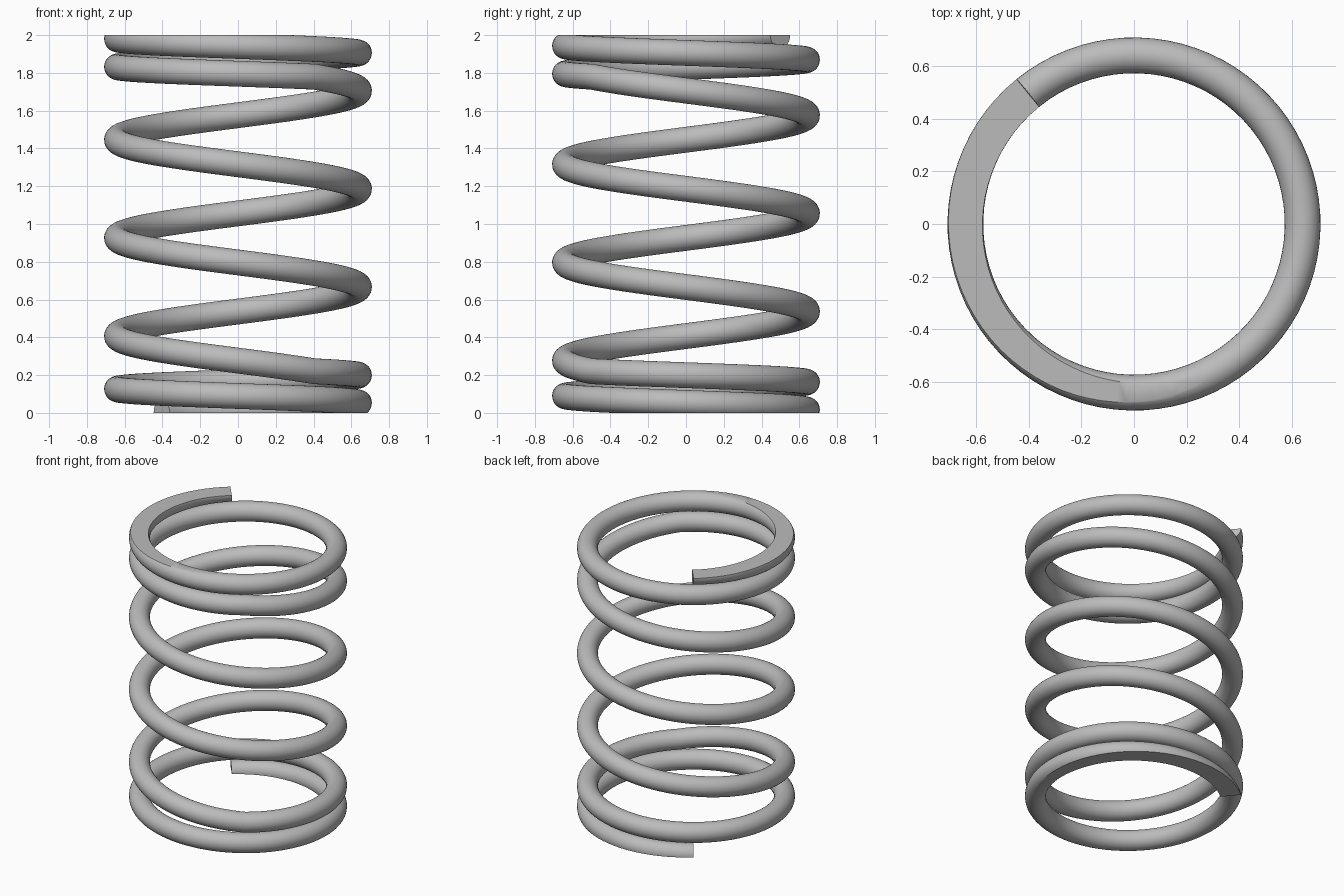
import bpy, bmesh
from math import pi, tau, sin, cos, radians
from mathutils import Vector

cube = bpy.data.objects.get("Cube")
if cube:
    bpy.data.objects.remove(cube, do_unlink=True)

HEIGHT = 2.0
COIL_R = 0.641
WIRE_R = 0.068
TURNS = 6.0
CLOSED = 1.5                 # closely wound turns at each end
CLOSE_PITCH = 0.147
OPEN_PITCH = (HEIGHT - 2 * CLOSED * CLOSE_PITCH) / (TURNS - 2 * CLOSED)
START = radians(129)
STEPS, SIDES = 80, 32        # rings per turn, points per ring


def centre(t):
    """Point on the left-handed helix after t turns."""
    low = min(t, CLOSED)
    mid = min(max(t - CLOSED, 0), TURNS - 2 * CLOSED)
    z = CLOSE_PITCH * (low + max(t - TURNS + CLOSED, 0)) + OPEN_PITCH * mid
    if t < 0:
        z = CLOSE_PITCH * t
    a = START - tau * t
    return Vector((COIL_R * cos(a), COIL_R * sin(a), z))


# Sweep a round wire along the helix
bm = bmesh.new()
rings = []
for i in range(int(TURNS * STEPS) + 1):
    t = i / STEPS
    p = centre(t)
    tangent = (centre(t + 0.5 / STEPS) - centre(t - 0.5 / STEPS)).normalized()
    radial = Vector((p.x, p.y, 0)).normalized()
    up = radial.cross(tangent).normalized()
    if up.z < 0:
        up.negate()
    rings.append([bm.verts.new(p + WIRE_R * (cos(tau * k / SIDES) * radial
                                             + sin(tau * k / SIDES) * up))
                  for k in range(SIDES)])
for r, s in zip(rings, rings[1:]):
    for k in range(SIDES):
        n = (k + 1) % SIDES
        bm.faces.new((r[k], r[n], s[n], s[k]))
bm.faces.new(rings[0])
bm.faces.new(rings[-1])

# Grind both ends flat and close the cuts
for z, direction in ((0, -1), (HEIGHT, 1)):
    cut = bmesh.ops.bisect_plane(bm, geom=bm.verts[:] + bm.edges[:] + bm.faces[:],
                                 dist=1e-5, plane_co=(0, 0, z),
                                 plane_no=(0, 0, direction), clear_outer=True)
    rim = [e for e in cut["geom_cut"] if isinstance(e, bmesh.types.BMEdge) and e.is_boundary]
    bmesh.ops.triangle_fill(bm, edges=rim, use_beauty=True, normal=(0, 0, direction))
bmesh.ops.recalc_face_normals(bm, faces=bm.faces[:])

mesh = bpy.data.meshes.new("coil_spring")
bm.to_mesh(mesh)
bm.free()
spring = bpy.data.objects.new("coil_spring", mesh)
bpy.context.collection.objects.link(spring)

# Plain grey steel
steel = bpy.data.materials.new("grey_steel")
steel.use_nodes = True
colour = (0.5, 0.5, 0.5, 1)
steel.diffuse_color = colour
steel.node_tree.nodes["Principled BSDF"].inputs["Base Color"].default_value = colour
mesh.materials.append(steel)

bpy.ops.object.select_all(action='DESELECT')
spring.select_set(True)
bpy.context.view_layer.objects.active = spring
bpy.ops.object.shade_smooth_by_angle(angle=radians(30))
